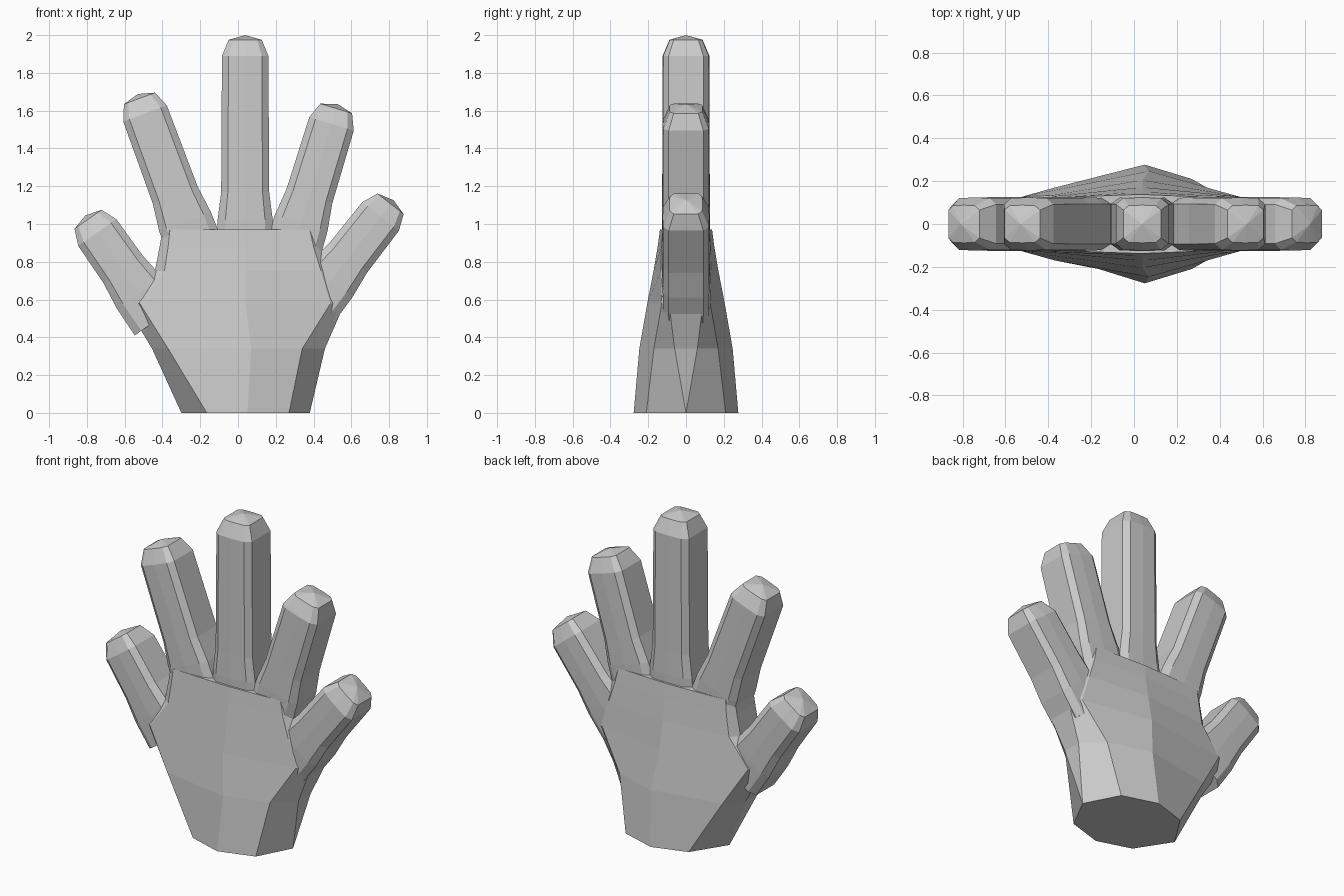
import bpy, bmesh
from math import sin, cos, radians

if "Cube" in bpy.data.objects:
    bpy.data.objects.remove(bpy.data.objects["Cube"])


def loft(name, rings, apex=None):
    """Skin a closed mesh over matching rings, optionally ending in a point."""
    bm = bmesh.new()
    loops = [[bm.verts.new(p) for p in ring] for ring in rings]
    n = len(loops[0])
    for a, b in zip(loops, loops[1:]):
        for i in range(n):
            j = (i + 1) % n
            bm.faces.new((a[i], a[j], b[j], b[i]))
    bm.faces.new(loops[0])
    if apex:
        tip = bm.verts.new(apex)
        for i in range(n):
            bm.faces.new((loops[-1][i], loops[-1][(i + 1) % n], tip))
    else:
        bm.faces.new(loops[-1])
    bmesh.ops.remove_doubles(bm, verts=bm.verts[:], dist=0.0005)
    bmesh.ops.recalc_face_normals(bm, faces=bm.faces[:])
    mesh = bpy.data.meshes.new(name)
    bm.to_mesh(mesh)
    bm.free()
    obj = bpy.data.objects.new(name, mesh)
    bpy.context.collection.objects.link(obj)
    return obj


def mirrored_ring(half, z):
    """Front half of a section (x, y depth) mirrored to the back."""
    return [(x, -y, z) for x, y in half] + [(x, y, z) for x, y in reversed(half)]


def finger(name, knuckle, angle, length):
    """Ten-sided finger; knuckle is the centre just below the rounded tip."""
    kx, kz = knuckle
    dx, dz = sin(radians(angle)), cos(radians(angle))

    def ring(t, w, d):
        half = [(-w, d * .74), (-w * .72, d * .97), (0, d), (w * .72, d * .97), (w, d * .74)]
        return [(kx + dx * t + u * dz, y, kz + dz * t - u * dx)
                for u, y, _ in mirrored_ring(half, 0)]

    # flared root, straight shaft, rounded tip
    rings = [ring(-length, .150, .122), ring(-length + .17, .146, .127),
             ring(-length + .32, .127, .126),
             ring(0, .123, .124), ring(.085, .088, .088)]
    return loft(name, rings, (kx + dx * .11, 0, kz + dz * .11))


# Palm: height, five x positions, three depths (side, shoulder, middle)
sections = [
    (0.00, (-.30, -.165, .05, .27, .38), (0, .21, .277)),
    (0.34, (-.455, -.37, .07, .34, .46), (.06, .17, .247)),
    (0.58, (-.60, -.52, .04, .49, .565), (.09, .128, .205)),
    (0.75, (-.44, -.39, .04, .44, .49), (.09, .133, .172)),
    (0.88, (-.415, -.37, .04, .40, .44), (.09, .130, .150)),
    (0.97, (-.40, -.36, .03, .38, .425), (.09, .124, .138)),
]
rings = []
for z, xs, (side, shoulder, middle) in sections:
    depths = (side, shoulder, middle, shoulder, side)
    rings.append(mirrored_ring(list(zip(xs, depths)), z))
hand = loft("hand", rings)

# Fingers
fingers = [
    finger("thumb", (-.745, .955), -35, .56),
    finger("index_finger", (-.492, 1.585), -20.3, .78),
    finger("middle_finger", (.038, 1.89), 0, 1.04),
    finger("ring_finger", (.495, 1.53), 17, .72),
    finger("little_finger", (.755, 1.04), 38, .60),
]

# Fuse everything into one skin
for part in fingers:
    mod = hand.modifiers.new(part.name, 'BOOLEAN')
    mod.operation = 'UNION'
    mod.solver = 'EXACT'
    mod.object = part
    bpy.context.view_layer.objects.active = hand
    bpy.ops.object.modifier_apply(modifier=mod.name)
    bpy.data.objects.remove(part)
